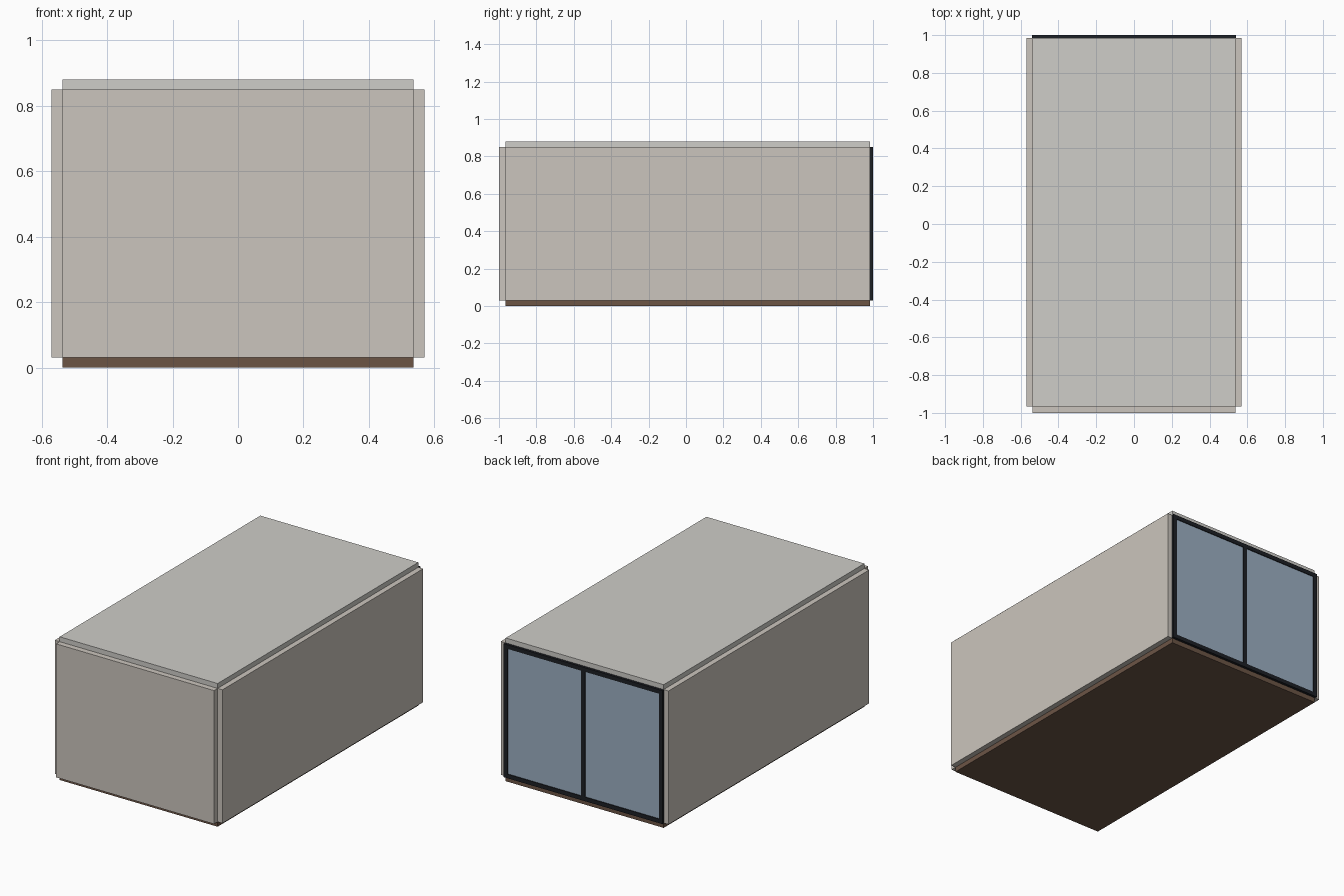
import bpy

if "Cube" in bpy.data.objects:
    bpy.data.objects.remove(bpy.data.objects["Cube"])

def material(name, rgb):
    m = bpy.data.materials.new(name)
    m.diffuse_color = (*rgb, 1)
    m.use_nodes = True
    m.node_tree.nodes["Principled BSDF"].inputs["Base Color"].default_value = m.diffuse_color
    return m

PLASTER = material("plaster", (0.60, 0.56, 0.51))
ROOF = material("roof_grey", (0.62, 0.61, 0.58))
WOOD = material("dark_wood", (0.15, 0.09, 0.06))
FRAME = material("dark_frame", (0.012, 0.014, 0.018))
GLASS = material("glass", (0.33, 0.43, 0.54))

def box(name, x, y, z, mat):
    """Box from (min, max) ranges on each axis."""
    bpy.ops.mesh.primitive_cube_add(size=1)
    o = bpy.context.object
    o.name = name
    for v in o.data.vertices:
        v.co = [r[0] if c < 0 else r[1] for c, r in zip(v.co, (x, y, z))]
    o.data.materials.append(mat)
    return o

W, T = 0.537, 0.033            # inner half width, wall thickness
Y0, Y1 = -0.965, 0.984         # slab depth range
Z0, Z1, TOP = 0.03, 0.85, 0.88

# floor and roof slabs
box("floor", (-W, W), (Y0, Y1), (0, Z0), WOOD)
box("roof", (-W, W), (Y0, Y1), (Z1, TOP), ROOF)

# walls
box("front_wall", (-W, W), (-1, Y0), (Z0, Z1), PLASTER)
box("left_wall", (-W - T, -W), (Y0, Y1), (Z0, Z1), PLASTER)
box("right_wall", (W, W + T), (Y0, Y1), (Z0, Z1), PLASTER)

# glazed back: rails, posts and two panes
F, B = 0.025, 0.54
fy = (Y1, 1.0)
for name, z in (("bottom", Z0), ("top", Z1 - F)):
    box(f"{name}_window_rail", (-B, B), fy, (z, z + F), FRAME)
for name, x in (("left", -B), ("middle", -F / 2), ("right", B - F)):
    box(f"{name}_window_post", (x, x + F), fy, (Z0 + F, Z1 - F), FRAME)
for name, a, b in (("left", -B + F, -F / 2), ("right", F / 2, B - F)):
    box(f"{name}_window_pane", (a, b), (Y1 + 0.004, Y1 + 0.011),
        (Z0 + F, Z1 - F), GLASS)
